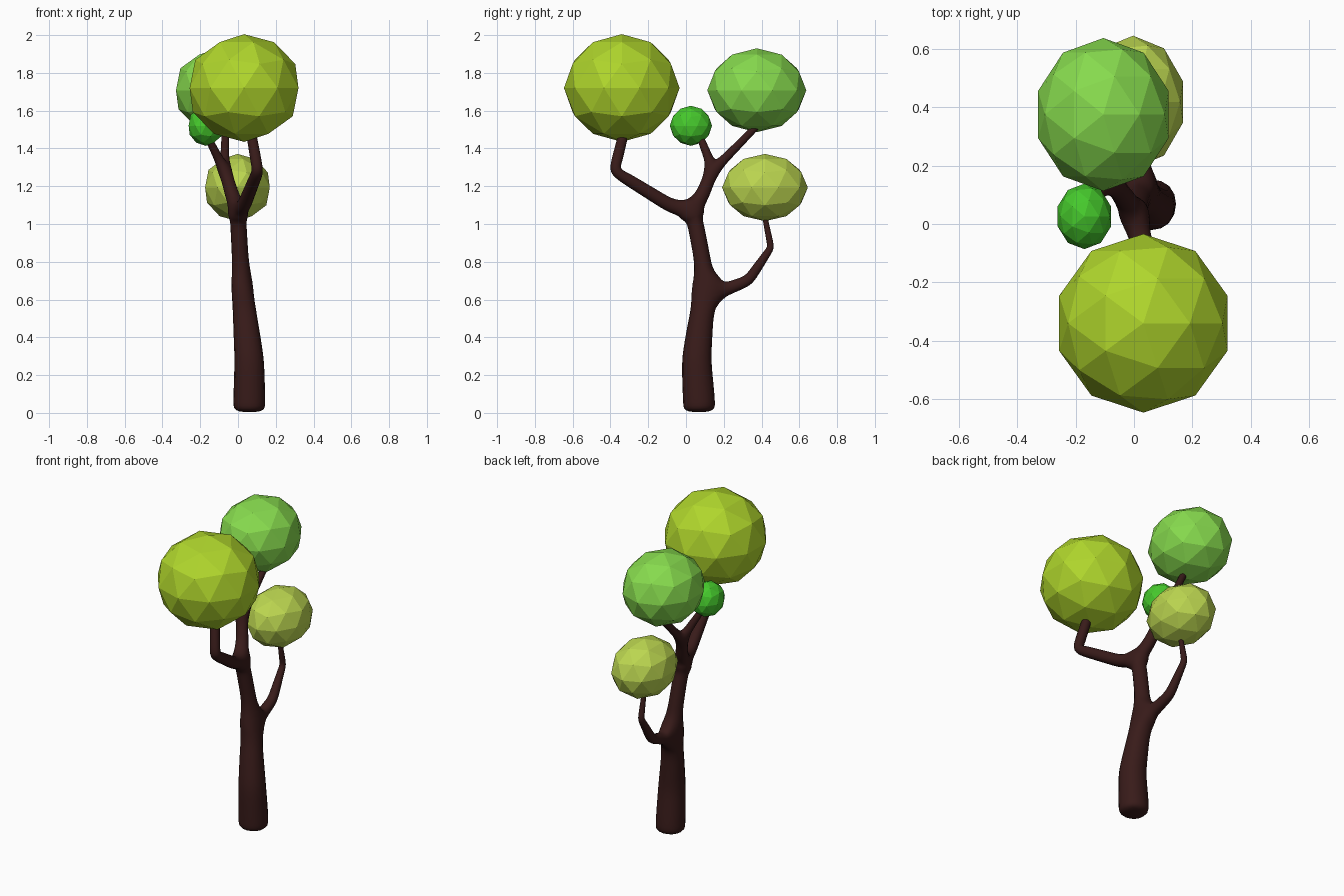
import bpy

if "Cube" in bpy.data.objects:
    bpy.data.objects.remove(bpy.data.objects["Cube"])

def material(name, rgb):
    m = bpy.data.materials.new(name)
    m.diffuse_color = (*rgb, 1)
    m.use_nodes = True
    m.node_tree.nodes["Principled BSDF"].inputs["Base Color"].default_value = m.diffuse_color
    return m

# Trunk skeleton: each branch is a list of (x, y, z, radius); later branches start at a fork
trunk = [(.06, .07, 0, .088), (.06, .07, .045, .093), (.06, .055, .28, .085),
         (.042, .075, .46, .073), (.022, .105, .66, .058), (.012, .085, .82, .047),
         (.003, .055, .98, .046), (0, .03, 1.07, .046)]
branches = [
    (4, [(.018, .2, .65, .038), (.01, .33, .7, .032), (0, .45, .875, .02), (0, .415, 1.05, .014)]),
    (7, [(.03, -.08, 1.095, .04), (.105, -.38, 1.28, .033), (.07, -.33, 1.48, .029)]),
    (7, [(-.03, .085, 1.15, .04), (-.07, .14, 1.285, .034)]),
]
tips = [[(-.11, .115, 1.36, .025), (-.16, .075, 1.46, .02)],
        [(-.07, .22, 1.36, .025), (-.065, .385, 1.53, .02)]]

nodes, edges = list(trunk), [(i, i + 1) for i in range(len(trunk) - 1)]

def grow(start, points):
    for p in points:
        nodes.append(p)
        edges.append((start, len(nodes) - 1))
        start = len(nodes) - 1
    return start

for start, pts in branches:
    fork = grow(start, pts)
for pts in tips:
    grow(fork, pts)

# Skinned, smooth trunk and branches
mesh = bpy.data.meshes.new("trunk")
mesh.from_pydata([n[:3] for n in nodes], edges, [])
tree = bpy.data.objects.new("trunk_and_branches", mesh)
bpy.context.collection.objects.link(tree)
skin = tree.modifiers.new("Skin", 'SKIN')
skin.use_smooth_shade = True
for i, (sv, n) in enumerate(zip(mesh.skin_vertices[0].data, nodes)):
    sv.radius = (n[3], n[3])
    sv.use_root = i == 0
sub = tree.modifiers.new("Subdivision", 'SUBSURF')
sub.levels = sub.render_levels = 2
mesh.materials.append(material("bark", (.04, .011, .01)))

# Faceted foliage balls: centre, radii, colour
balls = {
    "foliage_large": ((.032, -.34, 1.72), (.303, .306, .285), (.43, .67, .025)),
    "foliage_back": ((-.105, .375, 1.708), (.235, .262, .222), (.24, .7, .075)),
    "foliage_small": ((-.17, .026, 1.52), (.096, .112, .106), (.06, .58, .025)),
    "foliage_low": ((-.003, .418, 1.193), (.18, .227, .178), (.5, .67, .08)),
}
for name, (centre, radii, rgb) in balls.items():
    bpy.ops.mesh.primitive_ico_sphere_add(subdivisions=2, radius=1, location=centre)
    ball = bpy.context.object
    ball.name = name
    ball.scale = radii
    ball.data.materials.append(material(name + "_green", rgb))
